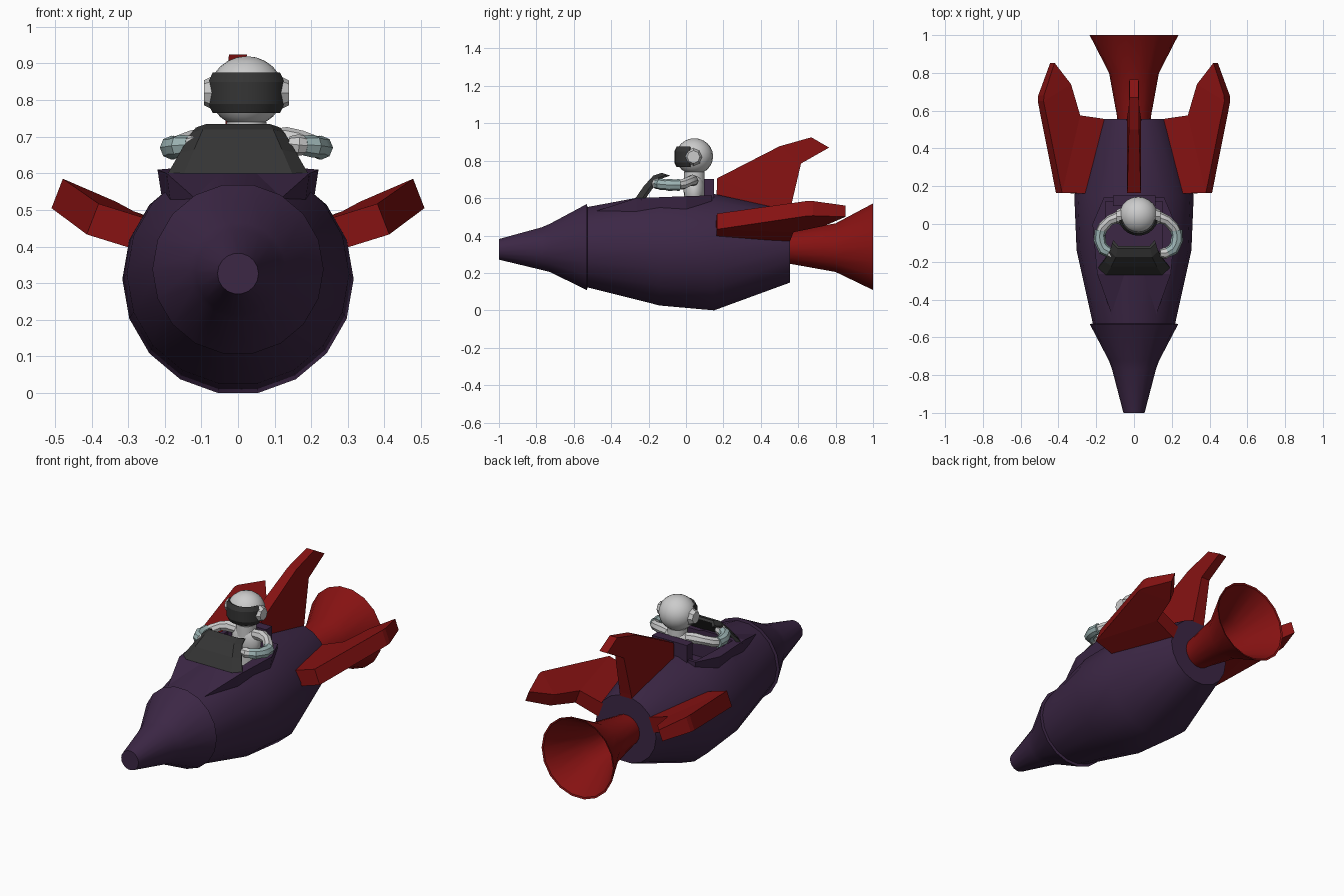
import bpy, bmesh, math
from mathutils import Vector

if "Cube" in bpy.data.objects:
    bpy.data.objects.remove(bpy.data.objects["Cube"])


def material(name, rgb):
    m = bpy.data.materials.new(name)
    m.diffuse_color = (*rgb, 1)
    m.use_nodes = True
    m.node_tree.nodes["Principled BSDF"].inputs["Base Color"].default_value = m.diffuse_color
    return m


PURPLE = material("purple", (0.045, 0.02, 0.06))
RED = material("red", (0.24, 0.006, 0.006))
DARK = material("dark_glass", (0.035, 0.035, 0.035))
TEAL = material("pale_teal", (0.33, 0.45, 0.45))


def add_mesh(name, verts, faces, mat=None, smooth=None):
    bm = bmesh.new()
    vs = [bm.verts.new(v) for v in verts]
    for f in faces:
        bm.faces.new([vs[i] for i in f])
    bmesh.ops.recalc_face_normals(bm, faces=bm.faces[:])
    me = bpy.data.meshes.new(name)
    bm.to_mesh(me)
    bm.free()
    ob = bpy.data.objects.new(name, me)
    bpy.context.collection.objects.link(ob)
    if mat:
        me.materials.append(mat)
    if smooth:
        smooth_edges(ob, smooth)
    return ob


def activate(ob):
    bpy.ops.object.select_all(action='DESELECT')
    ob.select_set(True)
    bpy.context.view_layer.objects.active = ob


def smooth_edges(ob, degrees=30):
    activate(ob)
    bpy.ops.object.shade_smooth_by_angle(angle=math.radians(degrees))


def loft(name, rings, mat, smooth=None):
    """Skin equal-length closed rings and cap both ends."""
    n = len(rings[0])
    faces = [tuple(range(n)), tuple(range((len(rings) - 1) * n, len(rings) * n))]
    for r in range(len(rings) - 1):
        for i in range(n):
            j = (i + 1) % n
            faces.append((r * n + i, r * n + j, (r + 1) * n + j, (r + 1) * n + i))
    return add_mesh(name, [v for ring in rings for v in ring], faces, mat, smooth)


def lathe(name, profile, mat, sides=18, x=0):
    """Profile of (y, radius, centre height) swept round the long axis."""
    rings = []
    for y, r, cz in profile:
        angs = [(i + 0.5) * math.tau / sides for i in range(sides)]
        rings.append([(x + r * math.sin(a), y, cz - r * math.cos(a)) for a in angs])
    return loft(name, rings, mat, 32)


def box(name, lo, hi, mat=None):
    rings = [[(lo[0], lo[1], z), (hi[0], lo[1], z), (hi[0], hi[1], z), (lo[0], hi[1], z)]
             for z in (lo[2], hi[2])]
    return loft(name, rings, mat)


def plate(name, points, patches, normal, mat):
    """Thick blade: points are (x, y, z, half thickness)."""
    n = len(points)
    nv = Vector(normal).normalized()
    verts = [Vector(p[:3]) + s * p[3] * nv for s in (1, -1) for p in points]
    faces = list(patches) + [tuple(i + n for i in reversed(f)) for f in patches]
    faces += [(i, (i + 1) % n, (i + 1) % n + n, i + n) for i in range(n)]
    return add_mesh(name, verts, faces, mat)


# Body: nose cone overlapping the hull, and the open engine bell
lathe("nose_cone", [(-1, .056, .326), (-.77, .116, .33), (-.725, .132, .334),
                    (-.53, .234, .338), (-.525, .21, .338)], PURPLE)
hull = lathe("hull", [(-.54, .215, .338), (-.14, .304, .325), (.15, .316, .311),
                      (.555, .195, .34)], PURPLE)
lathe("engine_bell", [(.5, .085, .335), (.57, .09, .335), (.8, .132, .335), (1, .235, .34),
                      (.997, .225, .34), (.79, .115, .335), (.62, .075, .335)], RED)

# Cockpit cowl, with the well cut through it and the hull
sections = [(-.5, .11, .525), (-.265, .195, .60), (0, .22, .61), (.14, .16, .615)]
cowl = loft("cockpit_cowl", [[(-w, y, z), (w, y, z), (w * .93, y, z - .1), (-w * .93, y, z - .1)]
                             for y, w, z in sections], PURPLE)
cutter = box("cockpit_cutter", (-.15, -.22, .45), (.15, .12, .9))
cutter.hide_render = True
for ob in (hull, cowl):
    mod = ob.modifiers.new("well", 'BOOLEAN')
    mod.operation = 'DIFFERENCE'
    mod.object = cutter
    activate(ob)
    bpy.ops.object.modifier_apply(modifier=mod.name)
bpy.data.objects.remove(cutter)
box("seat_back", (-.11, .095, .45), (.115, .15, .703), PURPLE)

# Windshield: thin curved sheet
rows = [(-.27, .60, .197), (-.225, .665, .16), (-.175, .72, .128), (-.13, .735, .115)]
loft("windshield", [[(-w, y + .03, z - .01), (-w * .75, y, z), (w * .75, y, z), (w, y + .03, z - .01),
                     (w * .95, y + .045, z - .015), (w * .72, y + .014, z - .01),
                     (-w * .72, y + .014, z - .01), (-w * .95, y + .045, z - .015)]
                    for y, z, w in rows], DARK)

# Tail fins: one upright, two mirrored sides
plate("top_fin", [(0, .163, .5, .04), (0, .165, .705, .036), (0, .5, .877, .027),
                  (0, .67, .925, .025), (0, .765, .87, .025), (0, .615, .785, .028),
                  (0, .56, .55, .038), (0, .54, .45, .04)],
      [(0, 1, 6, 7), (1, 2, 5, 6), (2, 3, 4, 5)], (1, 0, 0), RED)
side = [(.22, .16, .42, .045), (.397, .165, .475, .045), (.494, .65, .545, .043),
        (.492, .68, .545, .042), (.432, .853, .53, .032), (.347, .74, .487, .038),
        (.30, .575, .457, .042), (.13, .55, .395, .045)]
for label, s in (("left", -1), ("right", 1)):
    plate(label + "_fin", [(s * x, y, z, t) for x, y, z, t in side],
          [(0, 1, 6, 7), (1, 2, 5, 6), (2, 3, 4, 5)], (-s * .36, 0, .93), RED)


# Pilot
def ball(name, loc, scale, seg=20, rings=12):
    bpy.ops.mesh.primitive_uv_sphere_add(segments=seg, ring_count=rings, location=loc)
    ob = bpy.context.object
    ob.name, ob.scale = name, scale
    smooth_edges(ob, 40)
    return ob


PX, PY = .023, .045
ball("helmet", (PX, PY, .823), (.102, .1, .097))
ball("torso", (PX, PY, .64), (.088, .058, .10), 16, 10)
bpy.ops.mesh.primitive_cylinder_add(vertices=16, radius=.055, depth=.24, location=(PX, PY, .62))
bpy.context.object.name = "suit_waist"
smooth_edges(bpy.context.object)

# Visor: band wrapped round the front of the helmet
cols = []
for i in range(11):
    a = math.radians(-76 + 15.2 * i)
    cols.append([(PX + r * math.sin(a), PY - r * math.cos(a), z)
                 for r, z in ((.095, .765), (.107, .79), (.107, .85), (.095, .875),
                              (.075, .865), (.075, .775))])
loft("visor", cols, DARK, 25)

# Ear caps and arms on both sides
for label, s in (("left", -1), ("right", 1)):
    bpy.ops.mesh.primitive_cone_add(vertices=8, radius1=.048, radius2=.034, depth=.028,
                                    location=(PX + s * .102, PY - .005, .82),
                                    rotation=(0, s * math.pi / 2, 0))
    bpy.context.object.name = label + "_ear_cap"
    upper = [(.05, .04, .69, .9), (.11, .035, .695, 1.05), (.15, .02, .69, .9),
             (.185, -.015, .675, .95), (.2, -.04, .67, .85)]
    fore = [(.2, -.035, .67, 1.1), (.205, -.06, .67, .95), (.204, -.085, .67, 1.1),
            (.197, -.11, .672, .95), (.183, -.135, .674, 1.05), (.155, -.15, .676, .9)]
    hand = [(.165, -.147, .675, .8), (.14, -.155, .677, 1), (.115, -.155, .68, .7)]
    for part, path, mat in (("upper_arm", upper, None), ("forearm", fore, TEAL), ("hand", hand, None)):
        cu = bpy.data.curves.new(part, 'CURVE')
        cu.dimensions = '3D'
        cu.bevel_depth, cu.bevel_resolution, cu.use_fill_caps = .03, 2, True
        sp = cu.splines.new('POLY')
        sp.points.add(len(path) - 1)
        for p, (x, y, z, r) in zip(sp.points, path):
            p.co, p.radius = (PX + s * x, y, z, 1), r
        ob = bpy.data.objects.new(label + "_" + part, cu)
        bpy.context.collection.objects.link(ob)
        if mat:
            cu.materials.append(mat)
        activate(ob)
        bpy.ops.object.convert(target='MESH')
        smooth_edges(bpy.context.object, 35)
